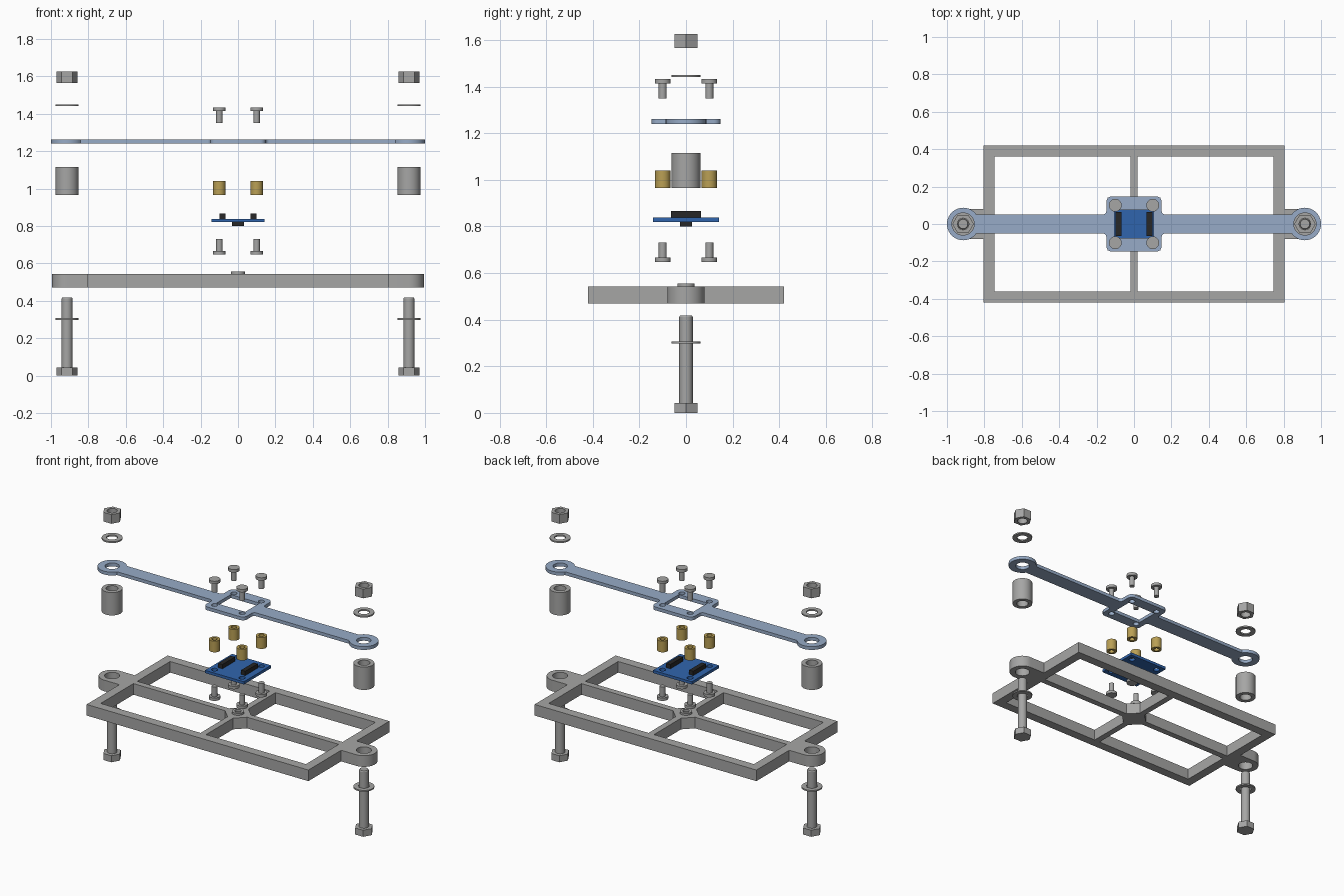
import bpy, bmesh, math

if "Cube" in bpy.data.objects:
    bpy.data.objects.remove(bpy.data.objects["Cube"])


def material(name, rgb):
    m = bpy.data.materials.new(name)
    m.diffuse_color = (*rgb, 1)
    m.use_nodes = True
    m.node_tree.nodes["Principled BSDF"].inputs["Base Color"].default_value = m.diffuse_color
    return m


GREY = material("steel_grey", (0.38, 0.38, 0.375))
BLUE_STEEL = material("pale_blue", (0.31, 0.41, 0.57))
BOARD = material("board_blue", (0.03, 0.13, 0.42))
BRASS = material("brass", (0.49, 0.35, 0.09))
BLACK = material("black_plastic", (0.02, 0.02, 0.02))


def arc(cx, cy, r, a0, a1, n):
    """Points on an arc, angles in degrees."""
    return [(cx + r * math.cos(math.radians(a0 + (a1 - a0) * i / n)),
             cy + r * math.sin(math.radians(a0 + (a1 - a0) * i / n))) for i in range(n + 1)]


def circle(cx, cy, r, n=32):
    return arc(cx, cy, r, 0, 360, n)[:-1]


def rect(x0, x1, y0, y1):
    return [(x0, y0), (x1, y0), (x1, y1), (x0, y1)]


def four_way(quarter):
    """Complete a closed outline from its +x +y quarter."""
    half = quarter + [(-x, y) for x, y in reversed(quarter)]
    full = half + [(x, -y) for x, y in reversed(half)]
    loop = []
    for p in full:
        if not loop or math.dist(p, loop[-1]) > 1e-5:
            loop.append(p)
    return loop[:-1] if math.dist(loop[0], loop[-1]) < 1e-5 else loop


def finish(bm, name, mat):
    bmesh.ops.remove_doubles(bm, verts=bm.verts, dist=1e-5)
    bmesh.ops.recalc_face_normals(bm, faces=bm.faces)
    mesh = bpy.data.meshes.new(name)
    bm.to_mesh(mesh)
    bm.free()
    mesh.materials.clear()
    mesh.materials.append(mat)
    ob = bpy.data.objects.new(name, mesh)
    bpy.context.collection.objects.link(ob)
    bpy.ops.object.select_all(action='DESELECT')
    ob.select_set(True)
    bpy.context.view_layer.objects.active = ob
    bpy.ops.object.shade_smooth_by_angle(angle=math.radians(30))
    return ob


def plate(name, loops, z0, z1, mat):
    """Extrude an outline (first loop) with holes (other loops)."""
    cu = bpy.data.curves.new(name + "_outline", 'CURVE')
    cu.dimensions = '2D'
    cu.fill_mode = 'BOTH'
    cu.extrude = (z1 - z0) / 2
    for pts in loops:
        s = cu.splines.new('POLY')
        s.points.add(len(pts) - 1)
        for p, (x, y) in zip(s.points, pts):
            p.co = (x, y, 0, 1)
        s.use_cyclic_u = True
    tmp = bpy.data.objects.new(name + "_outline", cu)
    bpy.context.collection.objects.link(tmp)
    bpy.context.view_layer.update()
    dg = bpy.context.evaluated_depsgraph_get()
    bm = bmesh.new()
    bm.from_mesh(bpy.data.meshes.new_from_object(tmp.evaluated_get(dg)))
    bpy.data.objects.remove(tmp)
    bmesh.ops.translate(bm, verts=bm.verts, vec=(0, 0, (z0 + z1) / 2))
    return finish(bm, name, mat)


def lathe(name, cx, cy, profile, mat, n=32):
    """Turn a (radius, z) profile about a vertical axis."""
    bm = bmesh.new()
    vs = [bm.verts.new((cx + r, cy, z)) for r, z in profile]
    es = [bm.edges.new(pair) for pair in zip(vs, vs[1:])]
    bmesh.ops.spin(bm, geom=vs + es, cent=(cx, cy, 0), axis=(0, 0, 1),
                   angle=2 * math.pi, steps=n, use_duplicate=False)
    return finish(bm, name, mat)


END = 0.914                                   # x of the main bolts
CORNERS = [(sx * 0.1, sy * 0.1) for sx in (-1, 1) for sy in (-1, 1)]
corner_holes = [circle(x, y, 0.019, 24) for x, y in CORNERS]

# Base frame: ears, rails, crossbars with a chamfered hub
outer = four_way(arc(END, 0, 0.08, 0, 90, 12) + [(0.805, 0.08), (0.805, 0.42)])
window = [(0.02, 0.36), (0.02, 0.08), (0.08, 0.02), (0.745, 0.02), (0.745, 0.36)]
windows = [[(sx * x, sy * y) for x, y in window] for sx in (-1, 1) for sy in (-1, 1)]
ear_holes = [circle(s * END, 0, 0.045) for s in (-1, 1)]
plate("base_frame", [outer] + windows + ear_holes, 0.47, 0.543, GREY)
plate("hub_ring", [circle(0, 0, 0.037), circle(0, 0, 0.02)], 0.543, 0.556, GREY)

# Bracket: round ends, slim bar, square centre with a window
quarter = (arc(0.913, 0, 0.087, 0, 145, 16) + arc(0.168, 0.07, 0.02, 270, 180, 6)
           + arc(0.118, 0.118, 0.03, 0, 90, 6))
end_holes = [circle(s * 0.913, 0, 0.043) for s in (-1, 1)]
plate("bracket", [four_way(quarter), rect(-0.105, 0.105, -0.075, 0.075)]
      + end_holes + corner_holes, 1.24, 1.262, BLUE_STEEL)

# Circuit board with two connectors and a chip below
plate("circuit_board", [rect(-0.141, 0.141, -0.141, 0.141)] + corner_holes, 0.82, 0.838, BOARD)
for s, side in ((-1, "left"), (1, "right")):
    x0, x1 = sorted((s * 0.068, s * 0.098))
    plate("connector_" + side, [rect(x0, x1, -0.065, 0.065)], 0.838, 0.866, BLACK)
plate("lower_chip", [rect(-0.032, 0.032, -0.026, 0.026)], 0.8, 0.82, BLACK)

# Small hardware at the four corners
for i, (x, y) in enumerate(CORNERS):
    plate(f"standoff_{i}", [circle(x, y, 0.033), circle(x, y, 0.017, 24)], 0.966, 1.04, BRASS)
    lathe(f"upper_screw_{i}", x, y, [(0, 1.35), (0.017, 1.35), (0.017, 1.414),
                                     (0.034, 1.414), (0.034, 1.433), (0, 1.433)], GREY)
    lathe(f"lower_screw_{i}", x, y, [(0, 0.648), (0.034, 0.648), (0.034, 0.667),
                                     (0.017, 0.667), (0.017, 0.731), (0, 0.731)], GREY)

# Main bolt stacks at both ends
for s, side in ((-1, "left"), (1, "right")):
    x = s * END
    hexagon, bore = circle(x, 0, 0.057, 6), circle(x, 0, 0.031)
    plate("bolt_head_" + side, [hexagon], 0, 0.043, GREY)
    lathe("bolt_shaft_" + side, x, 0, [(0, 0.04), (0.029, 0.04), (0.029, 0.412),
                                       (0.025, 0.418), (0, 0.418)], GREY)
    for name, z in (("lower", 0.298), ("upper", 1.441)):
        plate(f"{name}_washer_{side}", [circle(x, 0, 0.062), circle(x, 0, 0.033)], z, z + 0.009, GREY)
    plate("spacer_" + side, [circle(x, 0, 0.062), circle(x, 0, 0.036)], 0.966, 1.116, GREY)
    plate("nut_" + side, [hexagon, bore], 1.565, 1.625, GREY)
